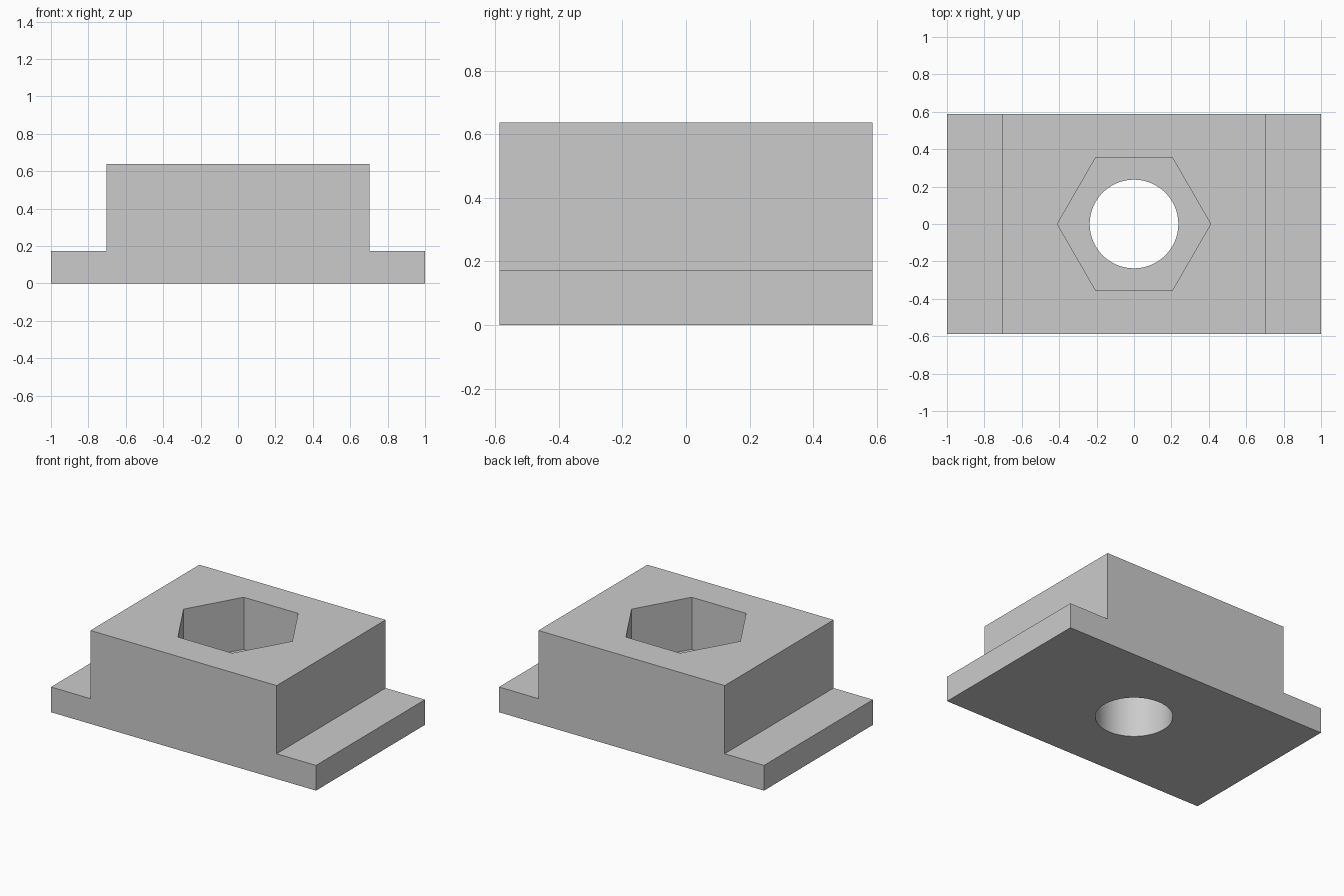
import bpy
import bmesh
import math

WIDTH, DEPTH, HEIGHT = 2.0, 1.174, 0.637
FLANGE_Z, BLOCK_X = 0.172, 0.703
HEX_R, POCKET_Z, HOLE_R = 0.41, 0.282, 0.237

default = bpy.data.objects.get("Cube")
if default:
    bpy.data.objects.remove(default, do_unlink=True)

# Single plain grey
grey = bpy.data.materials.new("plain grey")
grey.use_nodes = True
colour = (0.6, 0.6, 0.6, 1.0)
grey.diffuse_color = colour
grey.node_tree.nodes["Principled BSDF"].inputs["Base Color"].default_value = colour


def prism(name, outline, vector):
    """Extrude a closed outline of 3D points along a vector."""
    bm = bmesh.new()
    face = bm.faces.new([bm.verts.new(p) for p in outline])
    moved = bmesh.ops.extrude_face_region(bm, geom=[face], use_keep_orig=True)["geom"]
    bmesh.ops.translate(bm, vec=vector,
                        verts=[v for v in moved if isinstance(v, bmesh.types.BMVert)])
    bmesh.ops.recalc_face_normals(bm, faces=bm.faces)
    mesh = bpy.data.meshes.new(name)
    bm.to_mesh(mesh)
    bm.free()
    mesh.materials.append(grey)
    obj = bpy.data.objects.new(name, mesh)
    bpy.context.collection.objects.link(obj)
    return obj


def ring(radius, sides, z):
    return [(radius * math.cos(math.tau * i / sides),
             radius * math.sin(math.tau * i / sides), z) for i in range(sides)]


# Stepped body: half profile mirrored across x, extruded front to back
half = [(WIDTH / 2, 0), (WIDTH / 2, FLANGE_Z), (BLOCK_X, FLANGE_Z), (BLOCK_X, HEIGHT)]
profile = half + [(-x, z) for x, z in reversed(half)]
body = prism("stepped_nut_block", [(x, -DEPTH / 2, z) for x, z in profile], (0, DEPTH, 0))

# Hexagonal pocket from the top and round hole right through
cutters = [prism("hex_pocket_cutter", ring(HEX_R, 6, POCKET_Z), (0, 0, 1)),
           prism("round_hole_cutter", ring(HOLE_R, 72, -0.5), (0, 0, 2))]
bpy.ops.object.select_all(action='DESELECT')
body.select_set(True)
bpy.context.view_layer.objects.active = body
for cutter in cutters:
    cutter.hide_render = True
    cut = body.modifiers.new(cutter.name, 'BOOLEAN')
    cut.operation = 'DIFFERENCE'
    cut.solver = 'EXACT'
    cut.object = cutter
    bpy.ops.object.modifier_apply(modifier=cut.name)
    bpy.data.objects.remove(cutter, do_unlink=True)

bpy.ops.object.shade_smooth_by_angle(angle=math.radians(30))
